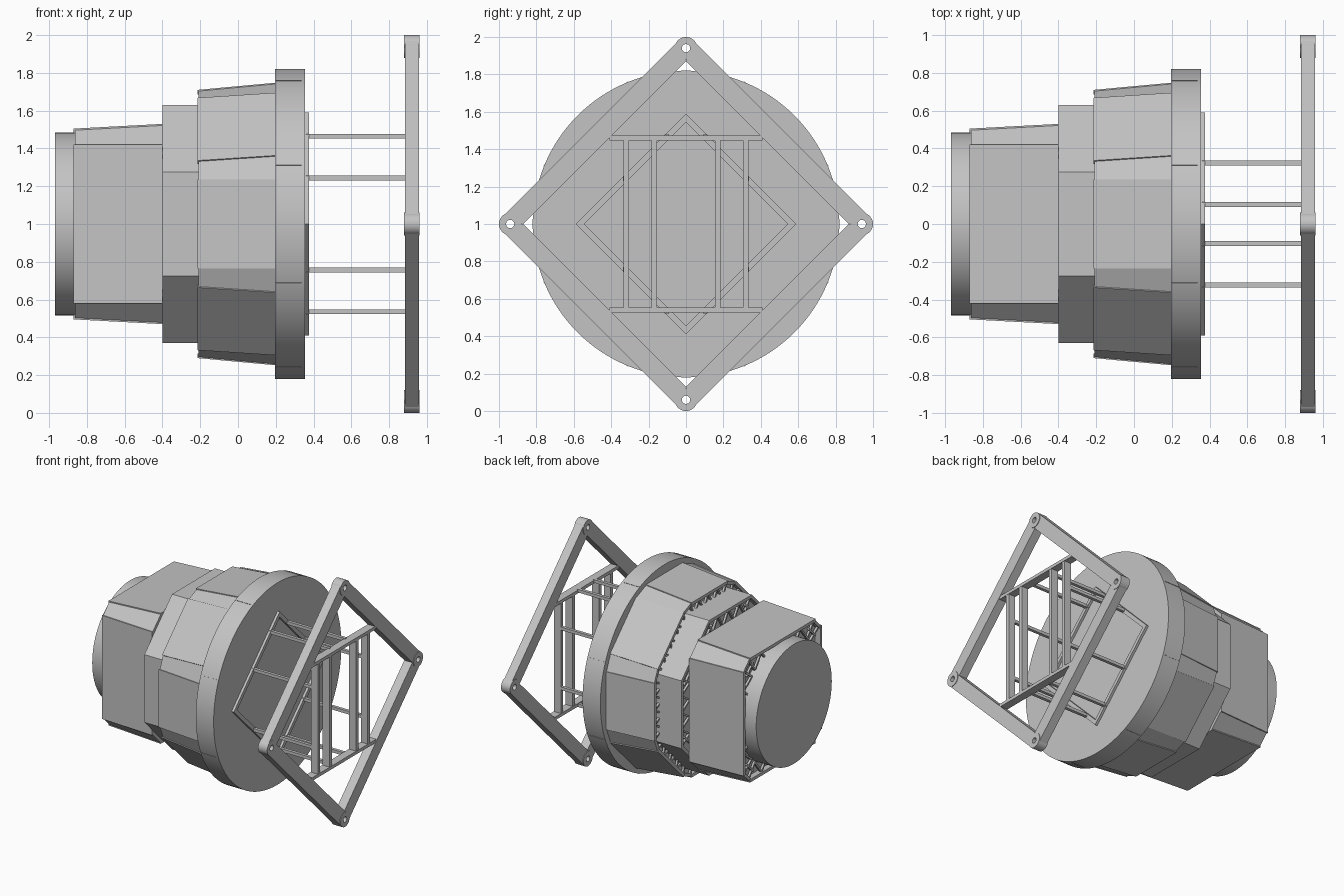
import bpy, bmesh, math
from math import pi, sin, cos, hypot, atan2

cube = bpy.data.objects.get("Cube")
if cube:
    bpy.data.objects.remove(cube, do_unlink=True)

GREY = (0.55, 0.55, 0.55, 1)
metal = bpy.data.materials.new("plain_grey")
metal.use_nodes = True
metal.diffuse_color = GREY
metal.node_tree.nodes["Principled BSDF"].inputs["Base Color"].default_value = GREY

AXIS_Z = 1.0  # height of the main axis, which runs along x


def turn(x, u, a, ang):
    """Place a cross-section point (u across, a outward), turned about the axis."""
    return (x, u * cos(ang) + a * sin(ang), AXIS_Z + a * cos(ang) - u * sin(ang))


def loft(bm, x0, loop0, x1, loop1=None, ang=0):
    """Closed solid between two cross-sections."""
    rings = [[bm.verts.new(turn(x, u, a, ang)) for u, a in loop]
             for x, loop in ((x0, loop0), (x1, loop1 or loop0))]
    n = len(loop0)
    bm.faces.new(rings[0])
    bm.faces.new(rings[1][::-1])
    for i in range(n):
        j = (i + 1) % n
        bm.faces.new((rings[0][i], rings[0][j], rings[1][j], rings[1][i]))


def circle(r, n, cu=0, ca=0):
    return [(cu + r * sin(2 * pi * i / n), ca + r * cos(2 * pi * i / n)) for i in range(n)]


def tube(bm, x0, x1, outer, inner, n, cu=0, ca=0):
    """Ring with a hole through it."""
    rings = [[bm.verts.new(turn(x, u, a, 0)) for u, a in circle(r, n, cu, ca)]
             for x, r in ((x0, outer), (x1, outer), (x1, inner), (x0, inner))]
    for k in range(4):
        p, q = rings[k], rings[(k + 1) % 4]
        for i in range(n):
            j = (i + 1) % n
            bm.faces.new((p[i], p[j], q[j], q[i]))


def bar(bm, p, q, width, x0, x1, ang=0):
    """Straight bar lying across the axis."""
    du, da = q[0] - p[0], q[1] - p[1]
    s = width / 2 / hypot(du, da)
    nu, na = -da * s, du * s
    loft(bm, x0, [(p[0] + nu, p[1] + na), (q[0] + nu, q[1] + na),
                  (q[0] - nu, q[1] - na), (p[0] - nu, p[1] - na)], x1, ang=ang)


def finish(bm, name, smooth=False):
    bmesh.ops.recalc_face_normals(bm, faces=bm.faces)
    mesh = bpy.data.meshes.new(name)
    bm.to_mesh(mesh)
    bm.free()
    mesh.materials.append(metal)
    ob = bpy.data.objects.new(name, mesh)
    bpy.context.collection.objects.link(ob)
    if smooth:
        bpy.context.view_layer.objects.active = ob
        ob.select_set(True)
        bpy.ops.object.shade_smooth_by_angle(angle=math.radians(30))
        ob.select_set(False)


def slab(w, a, t):
    return [(-w, a), (w, a), (w, a - t), (-w, a - t)]


def corner_strip(w, a, n):
    """Half-width and distance of the facet between two neighbouring panels."""
    r, half = hypot(w, a), pi / n - atan2(w, a)
    return r * sin(half), r * cos(half)


def hull(name, n, w, x0, a0, x1, a1, recess, zigs):
    """Armoured section: panels, corner strips, a recessed core and open trusswork."""
    panels, strips, core, truss = (bmesh.new() for _ in range(4))
    (w0, s0), (w1, s1) = corner_strip(w, a0, n), corner_strip(w, a1, n)
    for k in range(n):
        ang = 2 * pi * k / n
        loft(panels, x0, slab(w, a0, 0.025), x1, slab(w, a1, 0.025), ang)
        loft(strips, x0 + recess, slab(w0, s0 - recess, 0.025),
             x1, slab(w1, s1 - recess, 0.025), ang + pi / n)
        # zigzag bars just inside the open end
        pts = [(-w + 2 * w * i / zigs, a0 - (0.13 if i % 2 else 0.02)) for i in range(zigs + 1)]
        for p, q in zip(pts, pts[1:]):
            bar(truss, p, q, 0.014, x0 + 0.012, x0 + 0.03, ang)
        bar(truss, (-w0, s0 - 0.09), (w0, s0 - 0.09), 0.014, x0 + 0.012, x0 + 0.03, ang + pi / n)

    def section(a):
        s = 0.975
        return [(s * (u * cos(t) + a * sin(t)), s * (a * cos(t) - u * sin(t)))
                for t in (2 * pi * k / n for k in range(n)) for u in (-w, w)]
    loft(core, x0 + 0.05, section(a0), x1, section(a1))
    finish(panels, name + "_panels")
    finish(strips, name + "_corner_strips")
    finish(core, name + "_core")
    finish(truss, name + "_truss")


# Body sections from the rear end to the big disc
hull("rear_block", 4, 0.42, -0.87, 0.505, -0.40, 0.53, 0.006, 10)
hull("middle_collar", 4, 0.275, -0.40, 0.63, -0.15, 0.63, 0.0, 8)
hull("main_body", 8, 0.235, -0.215, 0.71, 0.20, 0.748, 0.006, 8)

# Rear end cap
bm = bmesh.new()
loft(bm, -0.97, circle(0.485, 96), -0.80)
finish(bm, "rear_cap", True)

# Big disc with a thin lip and seams round the rim
bm = bmesh.new()
loft(bm, 0.195, circle(0.82, 128), 0.355)
finish(bm, "main_disc", True)
bm = bmesh.new()
for k in range(8):
    loft(bm, 0.20, slab(0.003, 0.823, 0.01), 0.335, ang=pi / 8 + k * pi / 4)
finish(bm, "rim_seams")

# Square rim standing on its corner on the disc face
bm = bmesh.new()
tube(bm, 0.35, 0.375, 0.59, 0.545, 4)
finish(bm, "diamond_rim")

# Struts from the square rim to the outer frame
bm = bmesh.new()
for su in (-1, 1):
    for sa in (-1, 1):
        for u, a in ((0.103, 0.465), (0.323, 0.243)):
            cu, ca, h = su * u, sa * a, 0.0125
            loft(bm, 0.36, [(cu - h, ca - h), (cu + h, ca - h),
                            (cu + h, ca + h), (cu - h, ca + h)], 0.90)
finish(bm, "struts")

# Outer frame: four beams and four hollow pivots
bm = bmesh.new()
for k in range(4):
    loft(bm, 0.885, [(-0.615, 0.615), (0.615, 0.615), (0.655, 0.722), (-0.655, 0.722)],
         0.957, ang=pi / 4 + k * pi / 2)
finish(bm, "frame_beams")
bm = bmesh.new()
for u, a in circle(0.94, 4):
    tube(bm, 0.88, 0.962, 0.06, 0.022, 32, u, a)
finish(bm, "frame_pivots", True)

# Lattice inside the outer frame
bm = bmesh.new()
for s in (-1, 1):
    bar(bm, (-0.41, s * 0.46), (0.41, s * 0.46), 0.026, 0.888, 0.954)
    for u in (0.17, 0.32):
        bar(bm, (s * u, -0.45), (s * u, 0.45), 0.03, 0.89, 0.952)
finish(bm, "frame_lattice")
